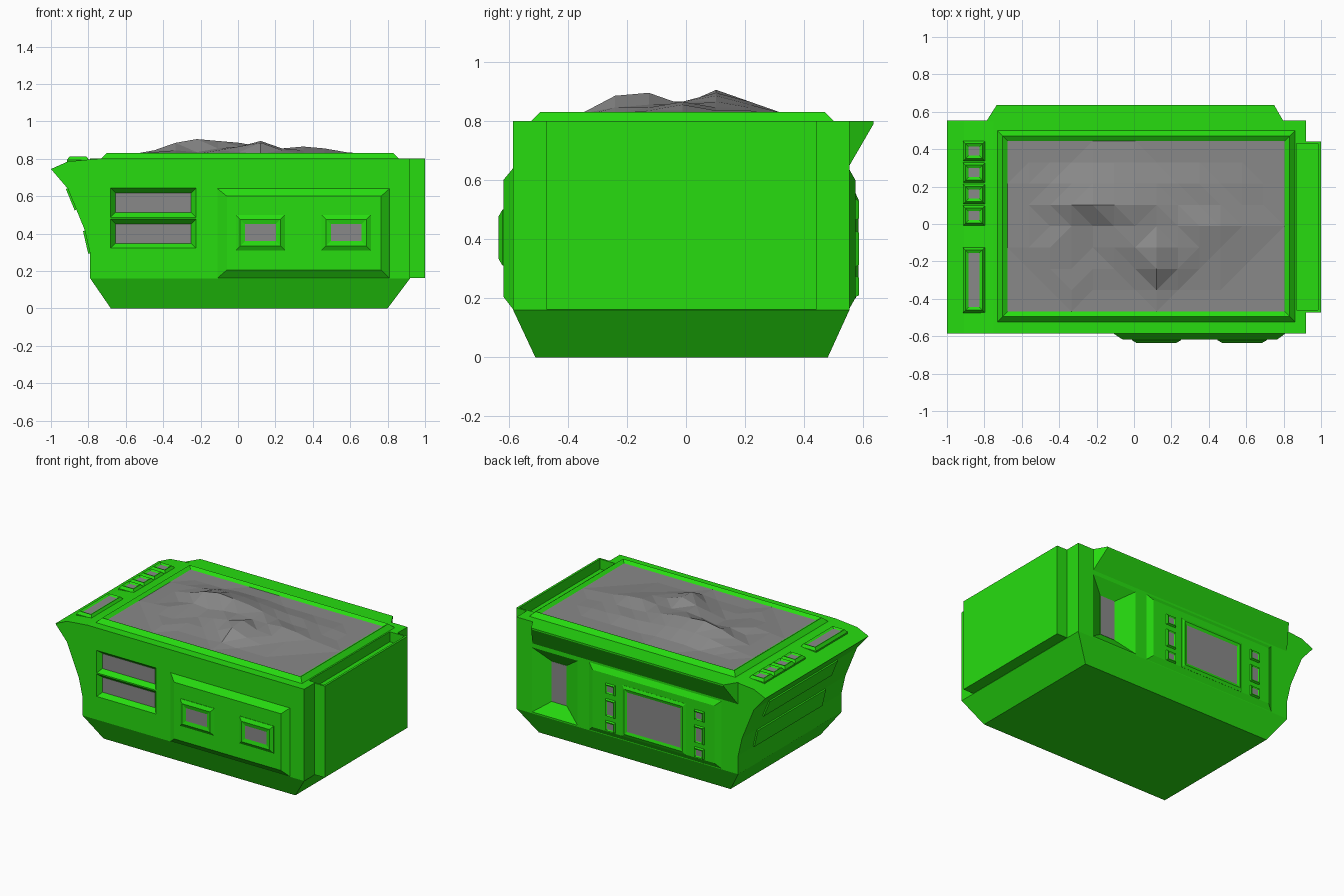
import bpy, bmesh
from mathutils import Matrix, Vector

if "Cube" in bpy.data.objects:
    bpy.data.objects.remove(bpy.data.objects["Cube"])


def material(name, rgb):
    m = bpy.data.materials.new(name)
    m.diffuse_color = (*rgb, 1)
    m.use_nodes = True
    m.node_tree.nodes["Principled BSDF"].inputs["Base Color"].default_value = m.diffuse_color
    return m


GREEN = material("green_shell", (0.02, 0.72, 0.005))
GREY = material("grey_glass", (0.25, 0.25, 0.25))


def basis(a, b, h, origin):
    m = Matrix((a, b, h)).transposed().to_4x4()
    m.translation = Vector(origin)
    return m


X, Y, Z = Vector((1, 0, 0)), Vector((0, 1, 0)), Vector((0, 0, 1))
TOP = basis(X, Y, Z, (0, 0, 0))
FRONT = basis(X, Z, -Y, (0, -0.585, 0))
BACK = basis(X, Z, Y, (0, 0.553, 0))


def loft(name, rings, frame=TOP, tip=GREEN):
    """Stack rectangles (a0, a1, b0, b1, height); the last one is capped with the tip colour."""
    bm = bmesh.new()
    loops = [[bm.verts.new(frame @ Vector((a, b, h))) for a, b in
              ((a0, b0), (a1, b0), (a1, b1), (a0, b1))] for a0, a1, b0, b1, h in rings]
    bm.faces.new(loops[0])
    for lo, hi in zip(loops, loops[1:]):
        for i in range(4):
            j = (i + 1) % 4
            bm.faces.new((lo[i], lo[j], hi[j], hi[i]))
    bm.faces.new(loops[-1]).material_index = 1
    bmesh.ops.recalc_face_normals(bm, faces=bm.faces)
    mesh = bpy.data.meshes.new(name)
    bm.to_mesh(mesh)
    bm.free()
    mesh.materials.append(GREEN)
    mesh.materials.append(tip)
    ob = bpy.data.objects.new(name, mesh)
    bpy.context.collection.objects.link(ob)
    return ob


def grow(r, d):
    return (r[0] - d, r[1] + d, r[2] - d, r[3] + d)


def cut(ob, rings, frame=TOP):
    cutter = loft("cutter", rings, frame)
    mod = ob.modifiers.new("cut", 'BOOLEAN')
    mod.operation, mod.solver, mod.object = 'DIFFERENCE', 'EXACT', cutter
    bpy.context.view_layer.objects.active = ob
    bpy.ops.object.modifier_apply(modifier=mod.name)
    bpy.data.objects.remove(cutter)


def recess(ob, name, outer, inner, depth, frame):
    """Tapered pocket with a grey plate at its bottom."""
    cut(ob, [(*inner, -depth), (*outer, 0), (*outer, 0.02)], frame)
    loft(name, [(*inner, -depth - 0.01), (*inner, -depth + 0.002)], frame, GREY)


# Main hull: rectangles following the overhanging left-hand profile
left = [(-0.79, 0.16), (-0.79, 0.29), (-0.82, 0.42), (-0.865, 0.53), (-0.91, 0.64),
        (-1, 0.745), (-0.91, 0.785), (-0.75, 0.80)]
hull = loft("hull", [(-0.68, 0.80, -0.51, 0.48, 0)] +
            [(x, 0.92, -0.585, 0.553, z) for x, z in left])

# Right side slab with an open channel along its top
slab = loft("side_slab", [(0.90, 1, -0.472, 0.442, 0.162), (0.90, 1, -0.472, 0.442, 0.80)])
channel = [(0.87, 0.985, -0.46, 0.43, 0.73), (0.87, 0.985, -0.46, 0.43, 0.85)]
cut(hull, channel)
cut(slab, channel)

# Two recessed windows on the front
for z in (0.40, 0.565):
    r = (-0.655, -0.25, z - 0.052, z + 0.052)
    recess(hull, "front_window", grow(r, 0.026), r, 0.03, FRONT)

# Raised front panel with two protruding lamps
loft("front_panel", [(-0.11, 0.81, 0.162, 0.64, -0.005), (-0.11, 0.81, 0.162, 0.64, 0),
                     (-0.06, 0.765, 0.205, 0.60, 0.033)], FRONT)
for x in (0.12, 0.578):
    r = (x - 0.082, x + 0.082, 0.36, 0.45)
    loft("front_lamp", [(*grow(r, 0.05), 0.02), (*grow(r, 0.05), 0.036),
                        (*grow(r, 0.026), 0.05), (*r, 0.044)], FRONT, GREY)

# Deep niche on the back
recess(hull, "back_niche_window", (0.45, 0.80, 0.17, 0.62), (0.575, 0.69, 0.25, 0.53), 0.06, BACK)

# Raised back panel with a display and two columns of buttons
panel = loft("back_panel", [(-0.66, 0.36, 0.165, 0.635, -0.005), (-0.66, 0.36, 0.165, 0.635, 0),
                            (-0.62, 0.32, 0.20, 0.60, 0.02)], BACK)
r = (-0.36, 0.05, 0.24, 0.515)
loft("back_display", [(*grow(r, 0.04), 0.01), (*grow(r, 0.04), 0.021),
                      (*grow(r, 0.02), 0.03), (*r, 0.024)], BACK, GREY)
for x in (-0.505, 0.18):
    for z, h in ((0.24, 0.02), (0.367, 0.045), (0.5, 0.02)):
        r = (x - 0.022, x + 0.022, z - h, z + h)
        loft("back_button", [(*grow(r, 0.016), 0.01), (*grow(r, 0.016), 0.021),
                             (*grow(r, 0.01), 0.032), (*r, 0.027)], BACK, GREY)

# Overhanging lip along the top of the back
loft("back_lip", [(-0.79, 0.80, 0.64, 0.80, -0.005), (-0.735, 0.75, 0.79, 0.80, 0.082)], BACK)

# Long framed vents on the sloping left side
for p, q in (((-0.79, 0.29), (-0.82, 0.42)), ((-0.865, 0.53), (-0.91, 0.64))):
    p, q = Vector((p[0], 0, p[1])), Vector((q[0], 0, q[1]))
    up = (q - p).normalized()
    side = basis(Y, up, Y.cross(up), (p + q) / 2)
    r = (-0.33, 0.36, -0.032, 0.032)
    loft("side_vent", [(*grow(r, 0.03), -0.01), (*grow(r, 0.03), 0),
                       (*grow(r, 0.016), 0.018), (*r, 0.006)], side, GREY)

# Top-left controls: four keys and a slider
keys = [(y - 0.024, y + 0.024) for y in (0.39, 0.275, 0.16, 0.045)] + [(-0.445, -0.155)]
for i, (y0, y1) in enumerate(keys):
    r = (-0.885, -0.826, y0, y1)
    loft("top_slider" if i == 4 else "top_key",
         [(*grow(r, 0.03), 0.77), (*grow(r, 0.03), 0.793),
          (*grow(r, 0.016), 0.812), (*r, 0.804)], TOP, GREY)

# Bevelled rim around the table top
bed = (-0.676, 0.805, -0.468, 0.444)
loft("table_rim", [(*grow(bed, 0.055), 0.795), (*grow(bed, 0.055), 0.80),
                   (*grow(bed, 0.026), 0.83), (*bed, 0.812)])

# Relief terrain: one digit per grid point, rows running back to front
relief = ["000111000000", "124554322110", "137987532210", "113245445421",
          "122135843210", "011112731100", "001000100000"]
bm = bmesh.new()
grid = [[bm.verts.new((-0.676 + 0.1139 * i, 0.444 - 0.114 * j,
                       0.815 + (0.01 * int(relief[j - 1][i - 1])
                                if 0 < i < 13 and 0 < j < 8 else 0)))
         for i in range(14)] for j in range(9)]
for j in range(8):
    for i in range(13):
        bm.faces.new((grid[j + 1][i], grid[j + 1][i + 1], grid[j][i + 1], grid[j][i]))
bmesh.ops.triangulate(bm, faces=bm.faces)
mesh = bpy.data.meshes.new("terrain")
bm.to_mesh(mesh)
bm.free()
mesh.materials.append(GREY)
bpy.context.collection.objects.link(bpy.data.objects.new("terrain", mesh))
